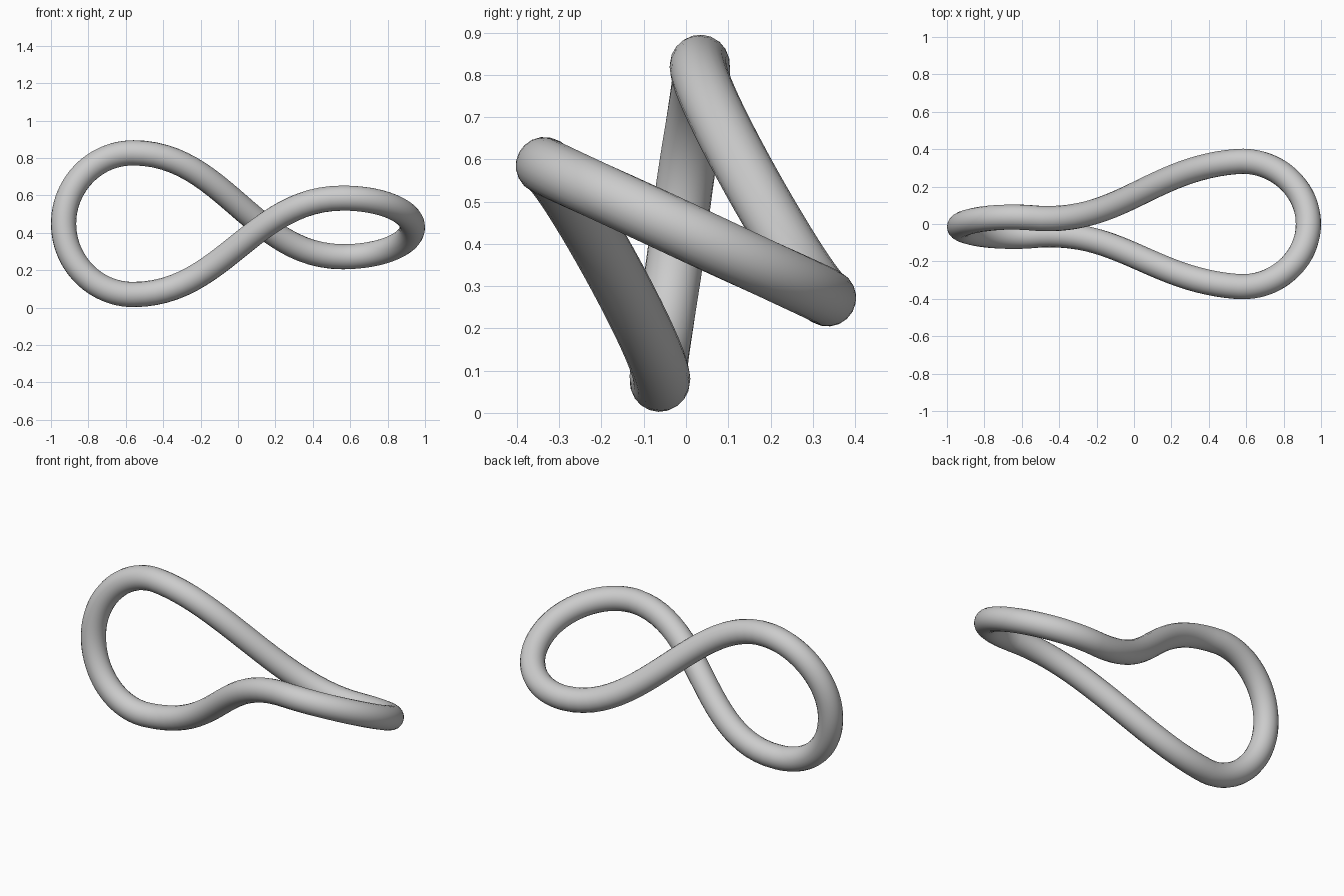
import bpy
from mathutils import Vector

cube = bpy.data.objects.get("Cube")
if cube:
    bpy.data.objects.remove(cube, do_unlink=True)

# Material
grey = bpy.data.materials.new("light grey")
colour = (0.6, 0.6, 0.6, 1)
grey.use_nodes = True
grey.diffuse_color = colour
grey.node_tree.nodes["Principled BSDF"].inputs["Base Color"].default_value = colour

# Closed twisted loop: (position, incoming handle offset, outgoing handle offset)
knots = [
    ((-0.9325, -0.015, 0.449), (0, -0.025, -0.207), (0, 0.025, 0.207)),       # left end
    ((-0.56, 0.034, 0.8275), (-0.207, 0.014, 0), (0.48, -0.05, 0)),           # upper left
    ((0.56, 0.335, 0.272), (-0.48, -0.035, 0), (0.207, 0.01, 0)),             # back right
    ((0.9325, 0, 0.429), (0, 0.185, -0.087), (0, -0.185, 0.087)),             # right end
    ((0.56, -0.335, 0.5855), (0.207, -0.01, 0), (-0.48, 0.035, 0)),           # front right
    ((-0.56, -0.063, 0.07), (0.48, 0.05, 0), (-0.207, -0.014, 0)),            # lower left
]

curve = bpy.data.curves.new("twisted_loop", "CURVE")
curve.dimensions = "3D"
curve.resolution_u = 24
curve.bevel_depth = 0.0675
curve.bevel_resolution = 8
curve.materials.append(grey)

spline = curve.splines.new("BEZIER")
spline.bezier_points.add(len(knots) - 1)
spline.use_cyclic_u = True
for point, (position, incoming, outgoing) in zip(spline.bezier_points, knots):
    co = Vector(position)
    point.handle_left_type = point.handle_right_type = "FREE"
    point.co = co
    point.handle_left = co + Vector(incoming)
    point.handle_right = co + Vector(outgoing)
spline.use_smooth = True

loop = bpy.data.objects.new("twisted_loop", curve)
bpy.context.collection.objects.link(loop)

# Turn the swept tube into a smooth mesh
bpy.ops.object.select_all(action="DESELECT")
loop.select_set(True)
bpy.context.view_layer.objects.active = loop
bpy.ops.object.convert(target="MESH")
bpy.ops.object.shade_smooth()
